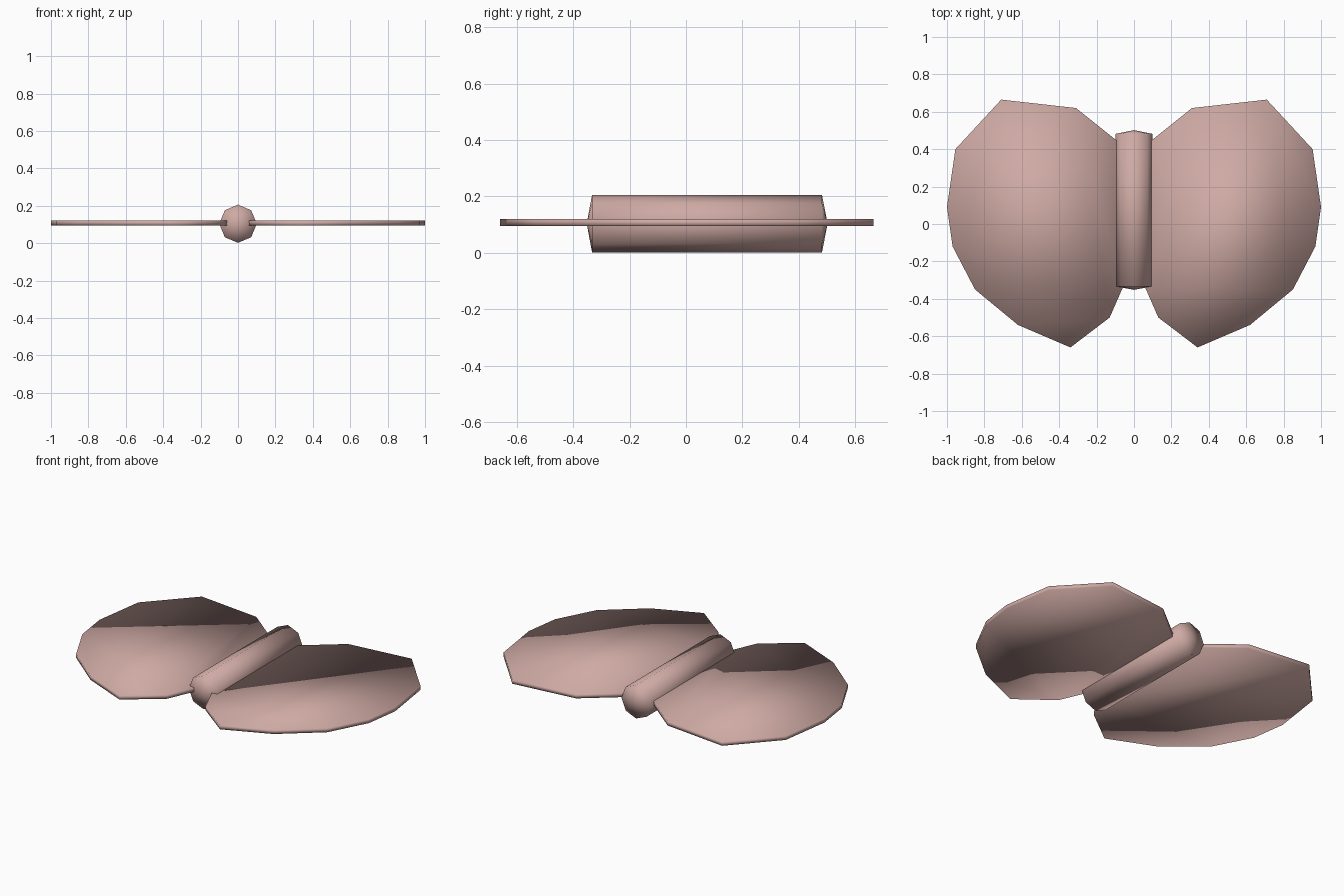
import bpy, bmesh, math

if "Cube" in bpy.data.objects:
    bpy.data.objects.remove(bpy.data.objects["Cube"])

skin = bpy.data.materials.new("dusty_pink")
skin.diffuse_color = (0.62, 0.40, 0.37, 1)
skin.use_nodes = True
skin.node_tree.nodes["Principled BSDF"].inputs["Base Color"].default_value = skin.diffuse_color


def make_object(name, bm):
    bmesh.ops.recalc_face_normals(bm, faces=bm.faces)
    for f in bm.faces:
        f.smooth = True
    mesh = bpy.data.meshes.new(name)
    bm.to_mesh(mesh)
    bm.free()
    mesh.materials.append(skin)
    obj = bpy.data.objects.new(name, mesh)
    bpy.context.collection.objects.link(obj)
    return obj


# Body: eight-sided tube along y with shallow pointed ends
bm = bmesh.new()
rings = [[bm.verts.new((0.1 * math.sin(i * math.pi / 4), y,
                        0.104 + 0.102 * math.cos(i * math.pi / 4)))
          for i in range(8)] for y in (-0.333, 0.482)]
tips = [bm.verts.new((0, y, 0.104)) for y in (-0.352, 0.502)]
for i in range(8):
    j = (i + 1) % 8
    bm.faces.new((rings[0][i], rings[0][j], rings[1][j], rings[1][i]))
    for ring, tip in zip(rings, tips):
        bm.faces.new((ring[i], ring[j], tip))
make_object("body", bm)

# Wings: thin flat plates with an angular outline, mirrored across x
outline = [(0.06, 0.42), (0.31, 0.62), (0.71, 0.665), (0.955, 0.40),
           (1.0, 0.09), (0.97, -0.12), (0.85, -0.35), (0.62, -0.54),
           (0.34, -0.66), (0.13, -0.50), (0.06, -0.34)]
for name, side in (("right_wing", 1), ("left_wing", -1)):
    bm = bmesh.new()
    low, high = [[bm.verts.new((side * x, y, z)) for x, y in outline]
                 for z in (0.095, 0.12)]
    bm.faces.new(low)
    bm.faces.new(high)
    for i in range(len(outline)):
        j = (i + 1) % len(outline)
        bm.faces.new((low[i], low[j], high[j], high[i]))
    make_object(name, bm)
